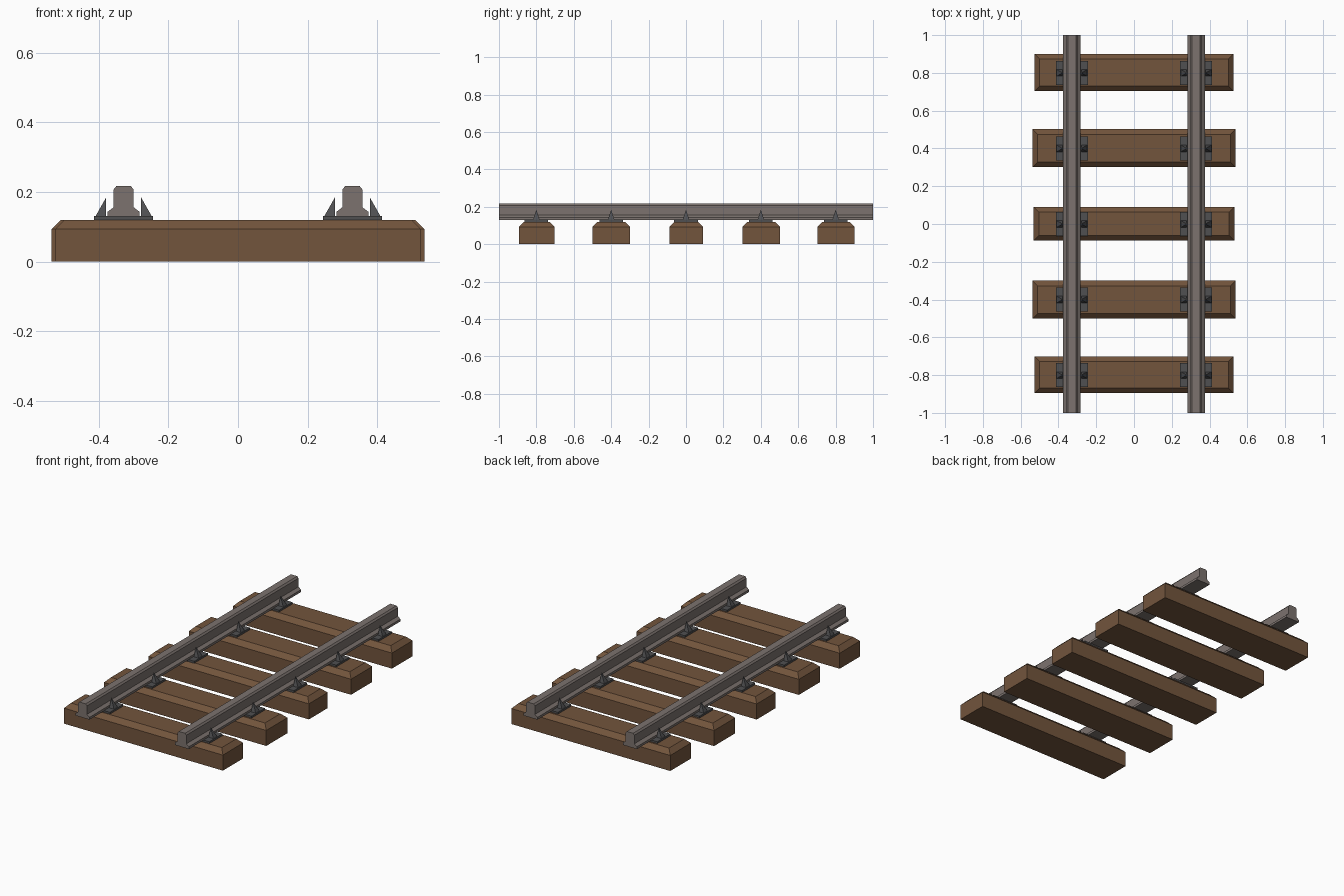
import bpy, bmesh

cube = bpy.data.objects.get("Cube")
if cube:
    bpy.data.objects.remove(cube, do_unlink=True)


def material(name, rgb):
    mat = bpy.data.materials.new(name)
    mat.use_nodes = True
    mat.diffuse_color = (*rgb, 1)
    mat.node_tree.nodes["Principled BSDF"].inputs["Base Color"].default_value = (*rgb, 1)
    return mat


WOOD = material("brown_wood", (0.17, 0.09, 0.046))
STEEL = material("grey_steel", (0.2, 0.17, 0.157))
IRON = material("dark_iron", (0.08, 0.08, 0.083))


def add_object(name, bm, mat):
    bmesh.ops.recalc_face_normals(bm, faces=bm.faces)
    mesh = bpy.data.meshes.new(name)
    bm.to_mesh(mesh)
    bm.free()
    mesh.materials.append(mat)
    obj = bpy.data.objects.new(name, mesh)
    bpy.context.collection.objects.link(obj)
    return obj


def box(bm, lo, hi):
    """Add a box spanning two corners and return its vertices."""
    verts = bmesh.ops.create_cube(bm, size=1)["verts"]
    for v in verts:
        for i in range(3):
            v.co[i] = hi[i] if v.co[i] > 0 else lo[i]
    return verts


GAUGE = 0.329          # rail centre from the middle
SLEEPER_TOP = 0.12
CHAMFER = 0.027
PLATE_TOP = 0.131


# Sleeper: block whose upper part tapers in on all four sides
def sleeper(name, y, half_x, half_y):
    bm = bmesh.new()
    shoulder = SLEEPER_TOP - CHAMFER
    box(bm, (-half_x, y - half_y, 0), (half_x, y + half_y, shoulder))
    top = max(bm.faces, key=lambda f: f.calc_center_median().z)
    cap = bmesh.ops.extrude_discrete_faces(bm, faces=[top])["faces"][0]
    for v in cap.verts:
        v.co.x -= CHAMFER if v.co.x > 0 else -CHAMFER
        v.co.y -= CHAMFER if v.co.y > y else -CHAMFER
        v.co.z = SLEEPER_TOP
    add_object(name, bm, WOOD)


# Rail: half profile mirrored across its centre, extruded along y
def rail(name, x):
    half = [(0.046, 0.129), (0.046, 0.143), (0.029, 0.156),
            (0.029, 0.207), (0.021, 0.217)]
    profile = half + [(-px, pz) for px, pz in reversed(half)]
    bm = bmesh.new()
    face = bm.faces.new([bm.verts.new((x + px, -1, pz)) for px, pz in profile])
    geom = bmesh.ops.extrude_face_region(bm, geom=[face])["geom"]
    for v in geom:
        if isinstance(v, bmesh.types.BMVert):
            v.co.y = 1
    add_object(name, bm, STEEL)


# Base plate with a leaning spike on each side of the rail
def fastening(name, x, y):
    bm = bmesh.new()
    box(bm, (x - 0.085, y - 0.063, SLEEPER_TOP - 0.002), (x + 0.085, y + 0.063, PLATE_TOP))
    add_object(name + "_plate", bm, IRON)
    bm = bmesh.new()
    for side in (-1, 1):
        near, far = x + side * 0.05, x + side * 0.081
        base = [bm.verts.new((px, y + py, PLATE_TOP - 0.001)) for px, py in
                ((near, -0.018), (far, -0.018), (far, 0.018), (near, 0.018))]
        tip = bm.verts.new((near, y, 0.185))
        bm.faces.new(base)
        for i in range(4):
            bm.faces.new((base[i], base[(i + 1) % 4], tip))
    add_object(name + "_spikes", bm, IRON)


# Five sleepers of slightly different sizes: centre y, half length, half width
SLEEPERS = [(-0.798, 0.526, 0.096), (-0.4, 0.537, 0.1), (0.001, 0.531, 0.089),
            (0.402, 0.537, 0.1), (0.802, 0.526, 0.098)]
SIDES = (("left", GAUGE), ("right", -GAUGE))

for n, (y, half_x, half_y) in enumerate(SLEEPERS):
    sleeper(f"sleeper_{n + 1}", y, half_x, half_y)
    for side, x in SIDES:
        fastening(f"{side}_{n + 1}", x, 0.4 * (n - 2))

for side, x in SIDES:
    rail(f"{side}_rail", x)
